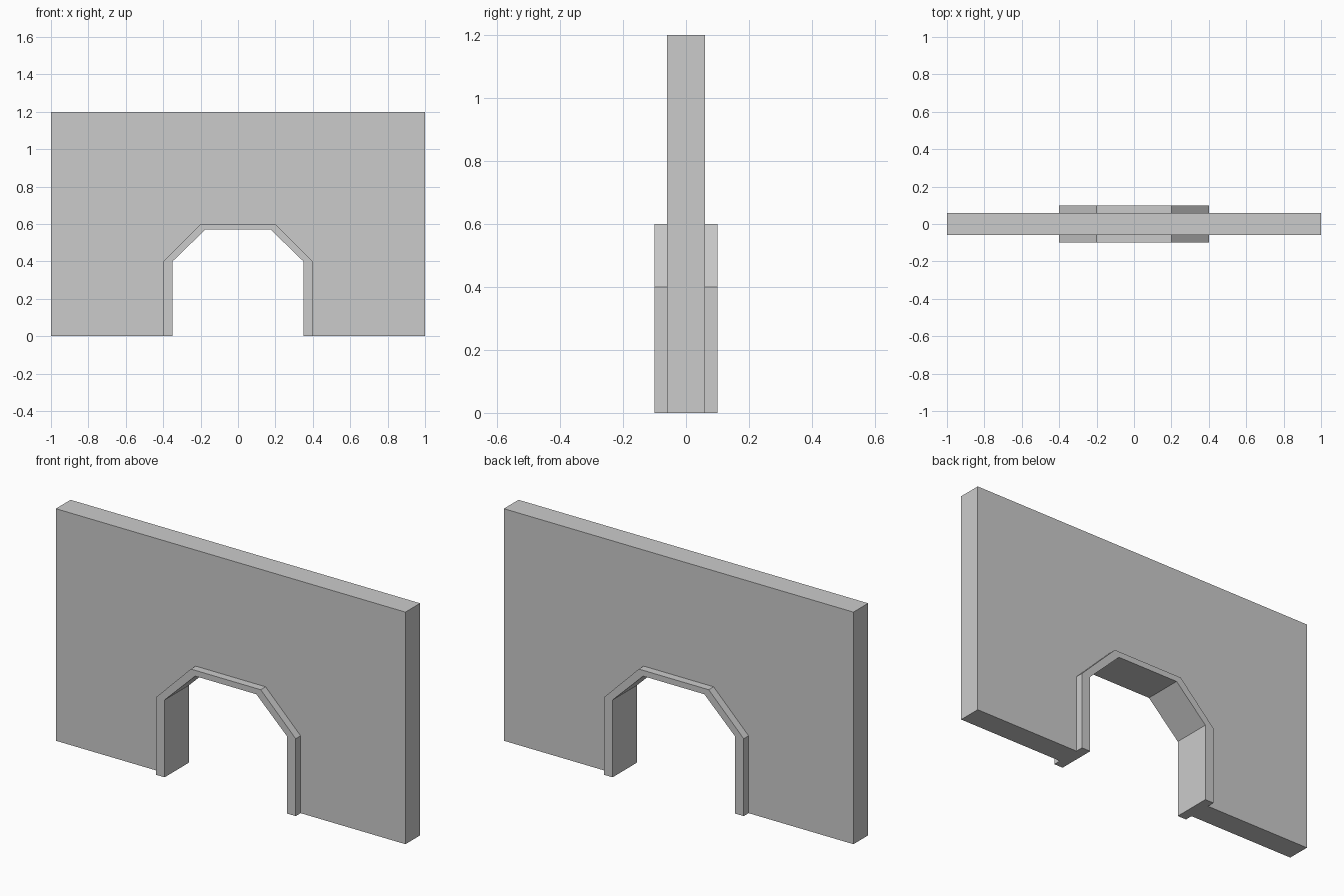
import bpy, bmesh

if "Cube" in bpy.data.objects:
    bpy.data.objects.remove(bpy.data.objects["Cube"])


def mirrored(half):
    """Complete a right-hand half profile, running left foot to right foot."""
    return [(-x, z) for x, z in half] + [(x, z) for x, z in reversed(half)]


def extrude_profile(name, profile, depth):
    """Extrude an x/z outline along y, centred on y = 0."""
    bm = bmesh.new()
    face = bm.faces.new([bm.verts.new((x, -depth / 2, z)) for x, z in profile])
    ext = bmesh.ops.extrude_face_region(bm, geom=[face])
    verts = [g for g in ext["geom"] if isinstance(g, bmesh.types.BMVert)]
    bmesh.ops.translate(bm, vec=(0, depth, 0), verts=verts)
    # clean split of the concave outline
    bmesh.ops.triangulate(bm, faces=[f for f in bm.faces if len(f.verts) > 4])
    bmesh.ops.recalc_face_normals(bm, faces=bm.faces[:])
    mesh = bpy.data.meshes.new(name)
    bm.to_mesh(mesh)
    bm.free()
    obj = bpy.data.objects.new(name, mesh)
    bpy.context.collection.objects.link(obj)
    return obj


# Arch outlines
outer = mirrored([(0.4, 0), (0.4, 0.4), (0.2, 0.6)])
inner = mirrored([(0.35, 0), (0.35, 0.4), (0.175, 0.57)])

# Wall slab with the doorway notched out of its base
extrude_profile("wall", [(1, 0), (1, 1.2), (-1, 1.2), (-1, 0)] + outer, 0.12)

# Raised arch trim lining the doorway
extrude_profile("arch_frame", outer + inner[::-1], 0.2)
